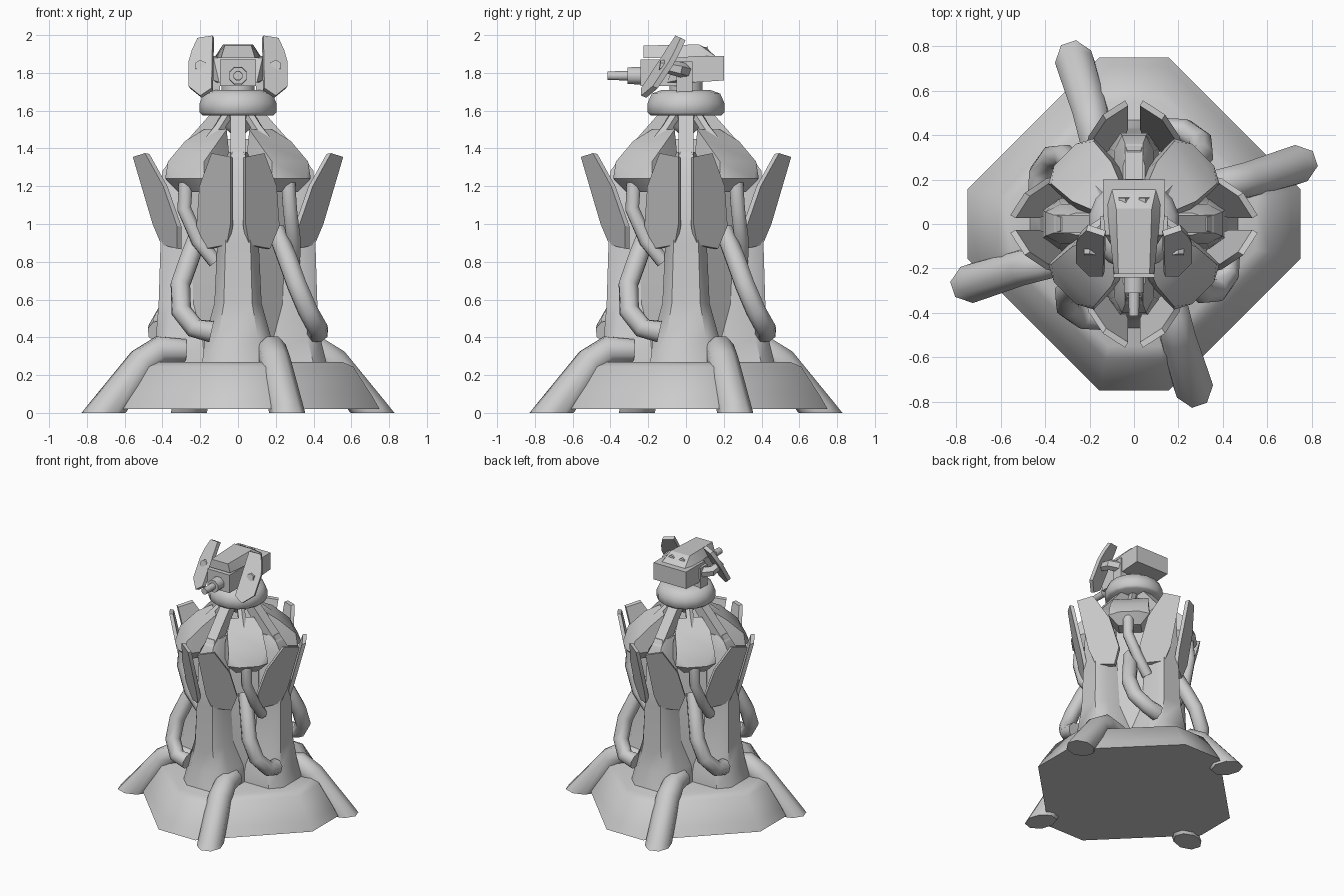
import bpy, bmesh, math
from mathutils import Vector, Matrix

if "Cube" in bpy.data.objects:
    bpy.data.objects.remove(bpy.data.objects["Cube"])


def finish(name, bm, angle=35, copies=1):
    """Store the mesh; optional copies are spun evenly about z."""
    bmesh.ops.recalc_face_normals(bm, faces=bm.faces)
    me = bpy.data.meshes.new(name)
    bm.to_mesh(me)
    bm.free()
    for p in me.polygons:
        p.use_smooth = True
    me.set_sharp_from_angle(angle=math.radians(angle))
    for i in range(copies):
        ob = bpy.data.objects.new(name, me)
        ob.rotation_euler.z = i * math.tau / copies
        bpy.context.collection.objects.link(ob)


def skin(bm, rings):
    """Bridge a list of equal-length point rings and cap both ends."""
    vs = [[bm.verts.new(p) for p in r] for r in rings]
    n = len(vs[0])
    for a, b in zip(vs, vs[1:]):
        for i in range(n):
            j = (i + 1) % n
            bm.faces.new((a[i], a[j], b[j], b[i]))
    bm.faces.new(vs[0])
    bm.faces.new(vs[-1])


def loft(name, rings, angle=35, copies=1):
    bm = bmesh.new()
    skin(bm, rings)
    finish(name, bm, angle, copies)


def hull(name, pts, angle=25, copies=1):
    bm = bmesh.new()
    for p in pts:
        bm.verts.new(p)
    r = bmesh.ops.convex_hull(bm, input=bm.verts)
    junk = {g for g in r["geom_interior"] if isinstance(g, bmesh.types.BMVert)}
    bmesh.ops.delete(bm, geom=list(junk), context='VERTS')
    finish(name, bm, angle, copies)


def tube(name, path, radii, sides=8, angle=50, copies=1, ground=False):
    bm = bmesh.new()
    P = [Vector(p) for p in path]
    rings = []
    for i, p in enumerate(P):
        t = (P[min(i + 1, len(P) - 1)] - P[max(i - 1, 0)]).normalized()
        if i == 0:
            u = t.orthogonal().normalized()
        u = (u - t * u.dot(t)).normalized()
        w = t.cross(u)
        ring = []
        for k in range(sides):
            a = math.tau * (k + .5) / sides
            ring.append(p + (u * math.cos(a) + w * math.sin(a)) * radii[i])
        rings.append(ring)
    skin(bm, rings)
    if ground:  # trim flat on the floor
        r = bmesh.ops.bisect_plane(bm, geom=bm.verts[:] + bm.edges[:] + bm.faces[:],
                                   plane_co=(0, 0, 0), plane_no=(0, 0, 1), clear_inner=True)
        cut = [g for g in r["geom_cut"] if isinstance(g, bmesh.types.BMEdge)]
        bmesh.ops.contextual_create(bm, geom=cut)
    finish(name, bm, angle, copies)


def lathe(name, profile, sides=16, angle=40):
    loft(name, [[(r * math.cos(math.tau * (k + .5) / sides),
                  r * math.sin(math.tau * (k + .5) / sides), z)
                 for k in range(sides)] for r, z in profile], angle)


def box(name, x0, x1, y0, y1, z0, z1):
    hull(name, [(x, y, z) for x in (x0, x1) for y in (y0, y1) for z in (z0, z1)])


# eight-sided plinth
def oct_ring(r, z):
    b = r * .21
    return [(r, -b, z), (r, b, z), (b, r, z), (-b, r, z),
            (-r, b, z), (-r, -b, z), (-b, -r, z), (b, -r, z)]


loft("plinth", [oct_ring(r, z) for r, z in
                ((.75, .02), (.71, .09), (.61, .245), (.55, .27))], 40)

# four root-like feet
tube("foot", [(.16, -.28, .33), (.18, -.41, .335), (.195, -.50, .27),
              (.26, -.71, 0), (.31, -.87, -.20)],
     (.065, .078, .085, .093, .093), copies=4, ground=True)

# core and four flared columns
lathe("core", ((.28, .25), (.27, 1.2), (.24, 1.3), (.11, 1.45)), 8)
loft("column", [[(-h, -.1, z), (-h, -r + .07, z), (-h * .6, -r, z),
                 (h * .6, -r, z), (h, -r + .07, z), (h, -.1, z)]
                for z, h, r in ((.26, .19, .47), (.40, .175, .435), (.58, .125, .42),
                                (.90, .11, .41), (1.28, .09, .40), (1.38, .05, .33))],
     45, 4)
hull("neck_strut", [(s * .04, y, z) for s in (-1, 1) for y, z in
                    ((-.36, 1.34), (-.24, 1.34), (-.13, 1.6), (-.05, 1.6))], copies=4)

# armour petals in pairs on each column
outline = ((.04, 1.355), (.14, 1.375), (.205, 1.20), (.22, .99), (.17, .87), (.06, .89), (.04, 1.0))
for s in (-1, 1):
    pts = []
    for x, z in outline:
        r = .55 - .7 * (x - .05) + .295 * (z - 1.355)
        pts += [(s * x, -r, z), (s * (x - .014), -r + .024, z - .004)]
    hull("armour_petal", pts, copies=4)

# shoulder housings on the diagonals
q = math.sqrt(.5)


def diag(d, w, z):
    return (q * (d - w), -q * (d + w), z)


hull("shoulder_housing", [diag(d, s * w, z) for s in (-1, 1) for d, w, z in
                          ((.26, .08, 1.17), (.37, .08, 1.17), (.19, .14, 1.25),
                           (.40, .145, 1.24), (.44, .07, 1.24), (.39, .135, 1.33),
                           (.27, .125, 1.44), (.17, .085, 1.5))], 35, 4)
tube("neck_brace", [diag(.24, 0, 1.42), diag(.15, 0, 1.5), diag(.06, 0, 1.6)],
     (.03, .03, .03), 6, copies=4)

# hoses between the columns
tube("large_hose", [(-.20, -.20, .97), (-.255, -.26, .82), (-.305, -.31, .68), (-.30, -.37, .54),
                    (-.23, -.42, .45), (-.14, -.42, .43)],
     (.05, .055, .055, .055, .055, .06), copies=4)
tube("small_hose", [(-.275, -.265, 1.24), (-.285, -.275, 1.08), (-.21, -.295, .91), (-.12, -.29, .80)],
     (.04, .04, .04, .04), copies=4)

# neck ball and turning collar
lathe("neck_ball", ((.04, 1.48), (.075, 1.51), (.10, 1.58)), 12)
lathe("collar", ((.19, 1.575), (.207, 1.59), (.207, 1.64), (.185, 1.69), (.13, 1.71)), 16, 50)
lathe("pivot", ((.09, 1.69), (.09, 1.78)), 12)

# turret head
hull("head_body", [(s * x, y, z) for s in (-1, 1) for x, y, z in
                   ((.14, .20, 1.76), (.14, .20, 1.89), (.13, -.05, 1.76), (.13, -.05, 1.88),
                    (.10, -.10, 1.75), (.14, .05, 1.75), (.14, .06, 1.89))])
box("gun_mount", -.095, .095, -.24, .02, 1.73, 1.87)
hull("head_roof", [(s * x, y, z) for s in (-1, 1) for x, y, z in
                   ((.09, -.225, 1.88), (.07, -.225, 1.945), (.125, .09, 1.88),
                    (.08, .07, 1.95), (.10, .16, 1.885), (.06, .11, 1.93))])
for s in (-1, 1):
    tube("exhaust_bump", [(s * .045, .04, 1.90), (s * .045, .12, 1.91)], (.035, .03), 6)

# barrel
tube("barrel_sleeve", [(0, -.23, 1.785), (0, -.31, 1.785)], (.05, .048))
tube("barrel_tip", [(0, -.29, 1.785), (0, -.415, 1.785)], (.027, .025))

# side arms and swept shields
shield = ((.135, 1.998), (.215, 1.985), (.245, 1.92), (.262, 1.86), (.262, 1.73), (.20, 1.68), (.14, 1.72))
for s in (-1, 1):
    box("side_yoke", s * .095, s * .15, -.05, .035, 1.69, 1.86)
    tube("shield_arm", [(s * .12, 0, 1.81), (s * .19, -.04, 1.82), (s * .20, -.14, 1.84)],
         (.04, .04, .03), 6)
    pts = []
    for x, z in shield:
        y = -.055 + .45 * (x - .135) + .66 * (z - 2)
        pts += [(s * x, y, z), (s * (x - .008), y + .026, z - .012)]
    hull("shield", pts)
